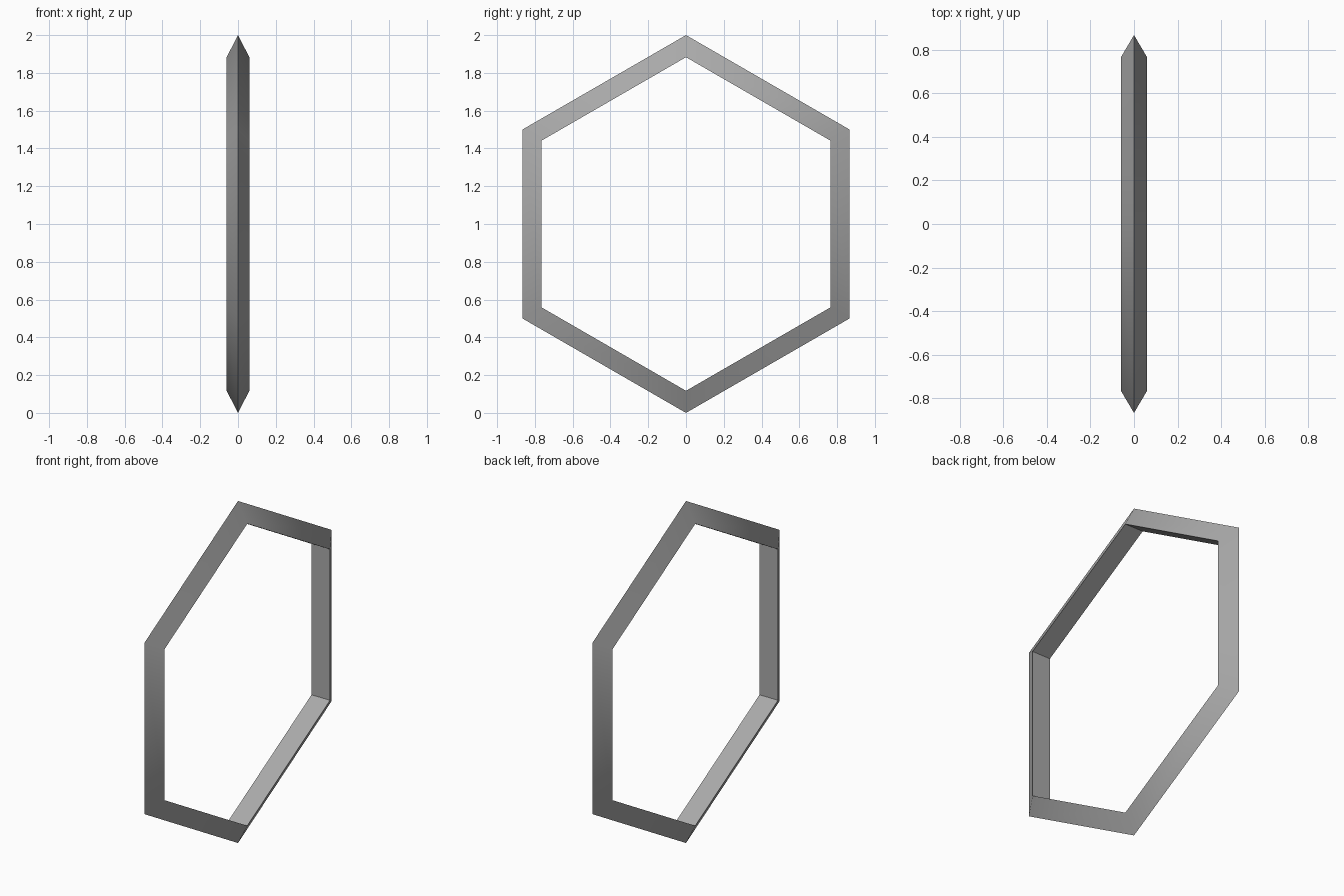
import bpy
import math

default_cube = bpy.data.objects.get("Cube")
if default_cube:
    bpy.data.objects.remove(default_cube, do_unlink=True)

SIDES = 6
OUTER, INNER, HALF_WIDTH = 1.0, 0.883, 0.06

# Plain grey material
grey = bpy.data.materials.new("grey")
grey.use_nodes = True
colour = (0.4, 0.4, 0.4, 1)
grey.diffuse_color = colour
grey.node_tree.nodes["Principled BSDF"].inputs["Base Color"].default_value = colour

# Triangular cross-section (x, radius): pointed outside, flat inside
section = [(0, OUTER), (-HALF_WIDTH, INNER), (HALF_WIDTH, INNER)]
n = len(section)

# Sweep the section around the x axis, one corner at a time
verts, faces = [], []
for i in range(SIDES):
    angle = math.tau * i / SIDES
    verts += [(x, r * math.sin(angle), 1 + r * math.cos(angle)) for x, r in section]
    following = (i + 1) % SIDES
    for j in range(n):
        k = (j + 1) % n
        faces.append((i * n + j, i * n + k, following * n + k, following * n + j))

mesh = bpy.data.meshes.new("hexagonal_ring")
mesh.from_pydata(verts, [], faces)
mesh.materials.append(grey)
ring = bpy.data.objects.new("hexagonal_ring", mesh)
bpy.context.collection.objects.link(ring)

# Consistent outward normals, smooth bevels and crisp rims
bpy.ops.object.select_all(action="DESELECT")
ring.select_set(True)
bpy.context.view_layer.objects.active = ring
bpy.ops.object.mode_set(mode="EDIT")
bpy.ops.mesh.select_all(action="SELECT")
bpy.ops.mesh.normals_make_consistent(inside=False)
bpy.ops.object.mode_set(mode="OBJECT")
bpy.ops.object.shade_smooth_by_angle(angle=math.radians(35))
